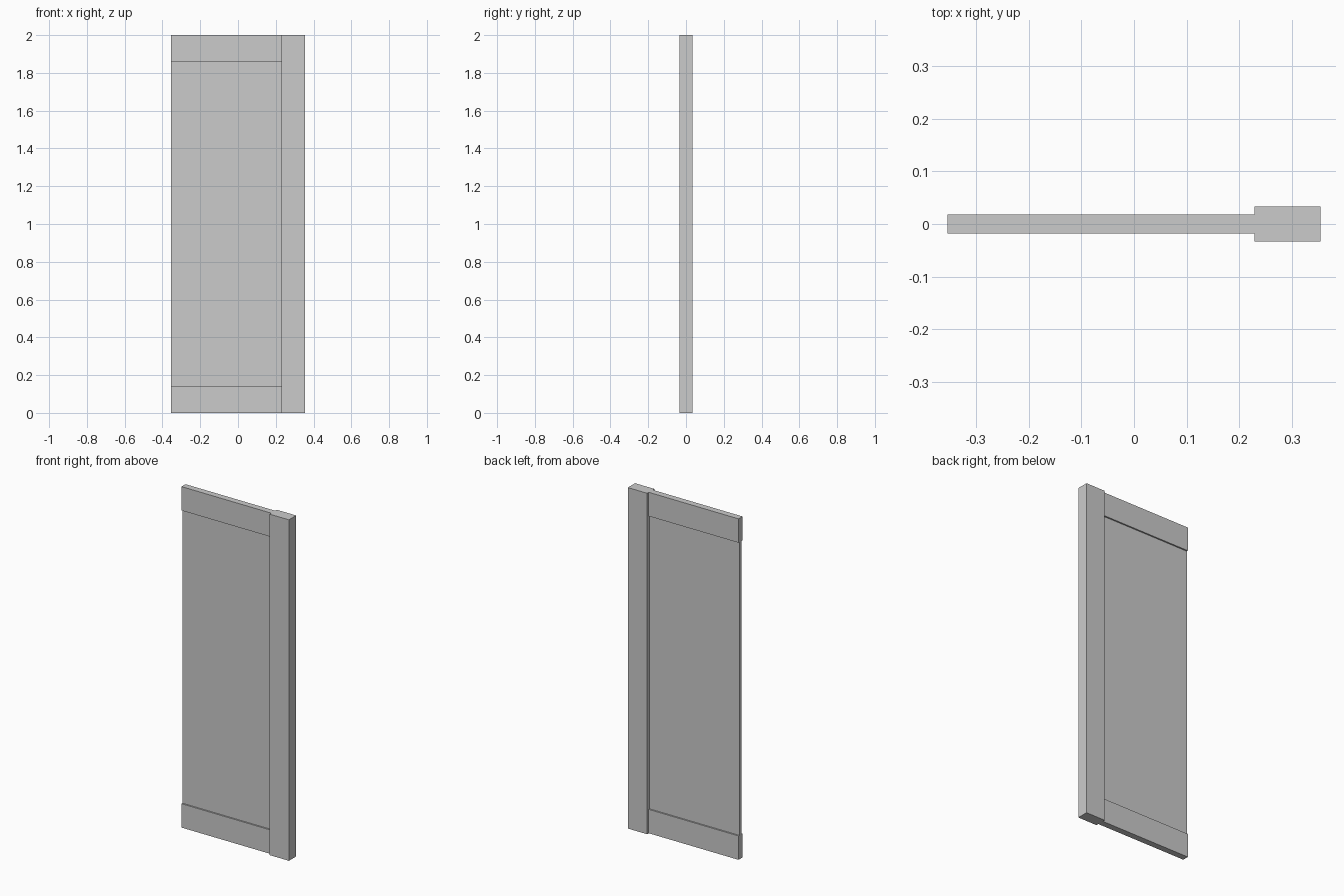
import bpy

if "Cube" in bpy.data.objects:
    bpy.data.objects.remove(bpy.data.objects["Cube"])


def box(name, x, y_half, z):
    """Axis-aligned box from x and z ranges, centred on y = 0."""
    bpy.ops.mesh.primitive_cube_add(
        size=1, location=((x[0] + x[1]) / 2, 0, (z[0] + z[1]) / 2))
    ob = bpy.context.object
    ob.name = name
    ob.scale = (x[1] - x[0], y_half * 2, z[1] - z[0])
    bpy.ops.object.transform_apply(location=False, rotation=False, scale=True)
    return ob


LEFT, JOINT, RIGHT = -0.354, 0.229, 0.354
HEIGHT, RAIL = 2.0, 0.14

# Thick upright post along the right edge
box("side_post", (JOINT, RIGHT), 0.0335, (0, HEIGHT))

# Bottom and top rails
for name, z0 in (("bottom_rail", 0), ("top_rail", HEIGHT - RAIL)):
    box(name, (LEFT, JOINT), 0.0185, (z0, z0 + RAIL))

# Thin recessed panel between the rails
box("panel", (LEFT, JOINT), 0.01, (RAIL, HEIGHT - RAIL))
